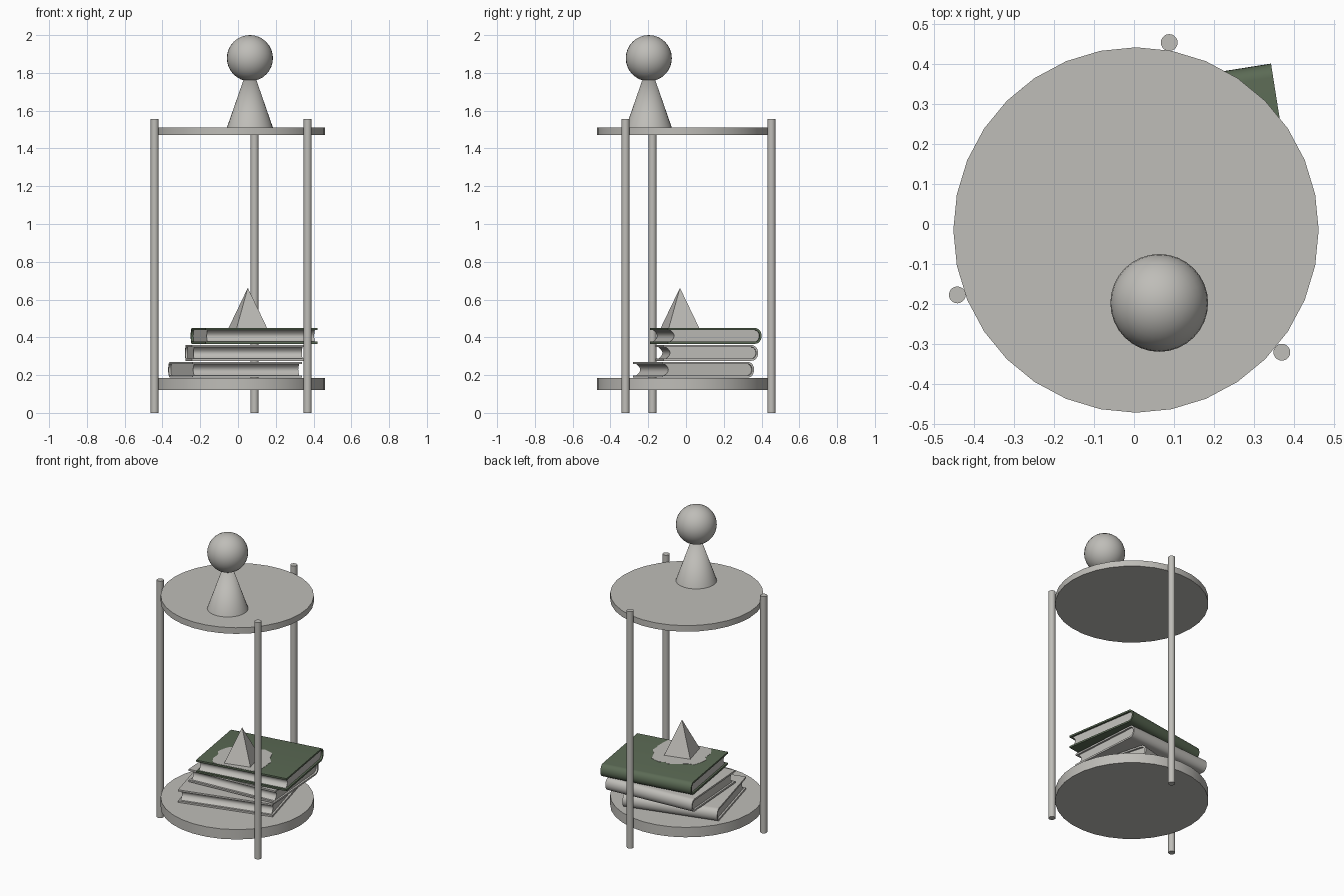
import bpy, bmesh, math, random
from mathutils import Matrix, Vector

if "Cube" in bpy.data.objects:
    bpy.data.objects.remove(bpy.data.objects["Cube"])

random.seed(4)


def material(name, rgb):
    m = bpy.data.materials.new(name)
    m.diffuse_color = (*rgb, 1)
    m.use_nodes = True
    m.node_tree.nodes["Principled BSDF"].inputs["Base Color"].default_value = m.diffuse_color
    return m


GREY = material("warm grey", (0.52, 0.51, 0.48))
GREEN = material("dark green", (0.105, 0.145, 0.09))


def finish(name, bm, mat, loc=(0, 0, 0), rot=0, smooth=True):
    bmesh.ops.recalc_face_normals(bm, faces=bm.faces)
    me = bpy.data.meshes.new(name)
    bm.to_mesh(me)
    bm.free()
    ob = bpy.data.objects.new(name, me)
    bpy.context.collection.objects.link(ob)
    ob.location = loc
    ob.rotation_euler.z = math.radians(rot)
    me.materials.append(mat)
    if smooth:
        for p in me.polygons:
            p.use_smooth = True
        me.set_sharp_from_angle(angle=math.radians(35))
    return ob


def cone(name, x, y, z0, z1, r1, r2, sides=32, rot=0, mat=GREY, smooth=True):
    bm = bmesh.new()
    bmesh.ops.create_cone(bm, cap_ends=True, segments=sides, radius1=r1, radius2=r2,
                          depth=z1 - z0)
    return finish(name, bm, mat, (x, y, (z0 + z1) / 2), rot, smooth)


# Round shelves and three legs
cone("bottom_shelf", 0.005, -0.015, 0.12, 0.185, 0.456, 0.456)
cone("top_shelf", 0.005, -0.015, 1.47, 1.51, 0.456, 0.456)
for i, (x, y) in enumerate([(0.088, 0.453), (-0.441, -0.177), (0.369, -0.32)]):
    cone(f"leg_{i + 1}", x, y, 0, 1.555, 0.021, 0.021, 20)

# Ornament on top: cone carrying a ball
cone("ornament_cone", 0.063, -0.197, 1.51, 1.86, 0.122, 0.0)
bm = bmesh.new()
bmesh.ops.create_uvsphere(bm, u_segments=32, v_segments=16, radius=0.122)
finish("ornament_ball", bm, GREY, (0.063, -0.197, 1.878))

# Books: curved cover strip and a page block, both extruded along the spine
L, W, H, T, D = 0.6, 0.503, 0.083, 0.011, 0.034


def arc(inset, n=12):
    return [(W / 2 - D + (D - inset) * math.cos(a), H / 2 + (H / 2 - inset) * math.sin(a))
            for a in (-math.pi / 2 + math.pi * i / n for i in range(n + 1))]


def book(name, x, y, z, rot, mat):
    outer = [(-W / 2, 0)] + arc(0) + [(-W / 2, H)]
    inner = [(-W / 2, T)] + arc(T) + [(-W / 2, H - T)]
    bm = bmesh.new()
    rings = [[[bm.verts.new((u, v, w)) for v, w in prof] for prof in (outer, inner)]
             for u in (-L / 2, L / 2)]
    (a, b), (c, d) = rings
    for i in range(len(outer) - 1):
        for p, q in ((a, c), (b, d), (a, b), (c, d)):
            bm.faces.new((p[i], p[i + 1], q[i + 1], q[i]))
    for i in (0, -1):
        bm.faces.new((a[i], b[i], d[i], c[i]))
    finish(name + "_cover", bm, mat, (x, y, z), rot)

    # pages: hollow fore-edge, rounded back
    hp = H / 2 - T
    fore = []
    for i in range(9):
        s = 1 - i / 4
        fore.append((-W / 2 + 0.014 + 0.022 * (1 - s * s), H / 2 + hp * s))
    prof = arc(T + 0.0005) + fore
    bm = bmesh.new()
    e0, e1 = [[bm.verts.new((u, v, w)) for v, w in prof] for u in (-L / 2 + 0.012, L / 2 - 0.012)]
    n = len(prof)
    for i in range(n):
        j = (i + 1) % n
        bm.faces.new((e0[i], e0[j], e1[j], e1[i]))
    bm.faces.new(e0)
    bm.faces.new(e1)
    finish(name + "_pages", bm, GREY, (x, y, z), rot)


book("bottom_book", -0.015, 0.04, 0.187, 15, GREY)
book("middle_book", 0.037, 0.11, 0.276, 4, GREY)
book("top_book", 0.085, 0.105, 0.366, 9, GREEN)

# Ragged bare patch on the top cover, under the pyramid
bm = bmesh.new()
ring = []
for i in range(36):
    a = math.tau * i / 36
    r = 0.175 + random.uniform(-0.018, 0.018)
    x, y = r * math.cos(a), r * math.sin(a)
    ring.append(bm.verts.new((x, max(y, -0.13 + 0.156 * x), 0)))
face = bm.faces.new(ring)
ext = bmesh.ops.extrude_face_region(bm, geom=[face])
for v in ext["geom"]:
    if isinstance(v, bmesh.types.BMVert):
        v.co.z += 0.002
finish("worn_patch", bm, GREY, (0.053, -0.02, 0.4485), 0, False)

# Four-sided pyramid paperweight
cone("pyramid", 0.052, -0.032, 0.449, 0.662, 0.118, 0, 4, 60, smooth=False)
